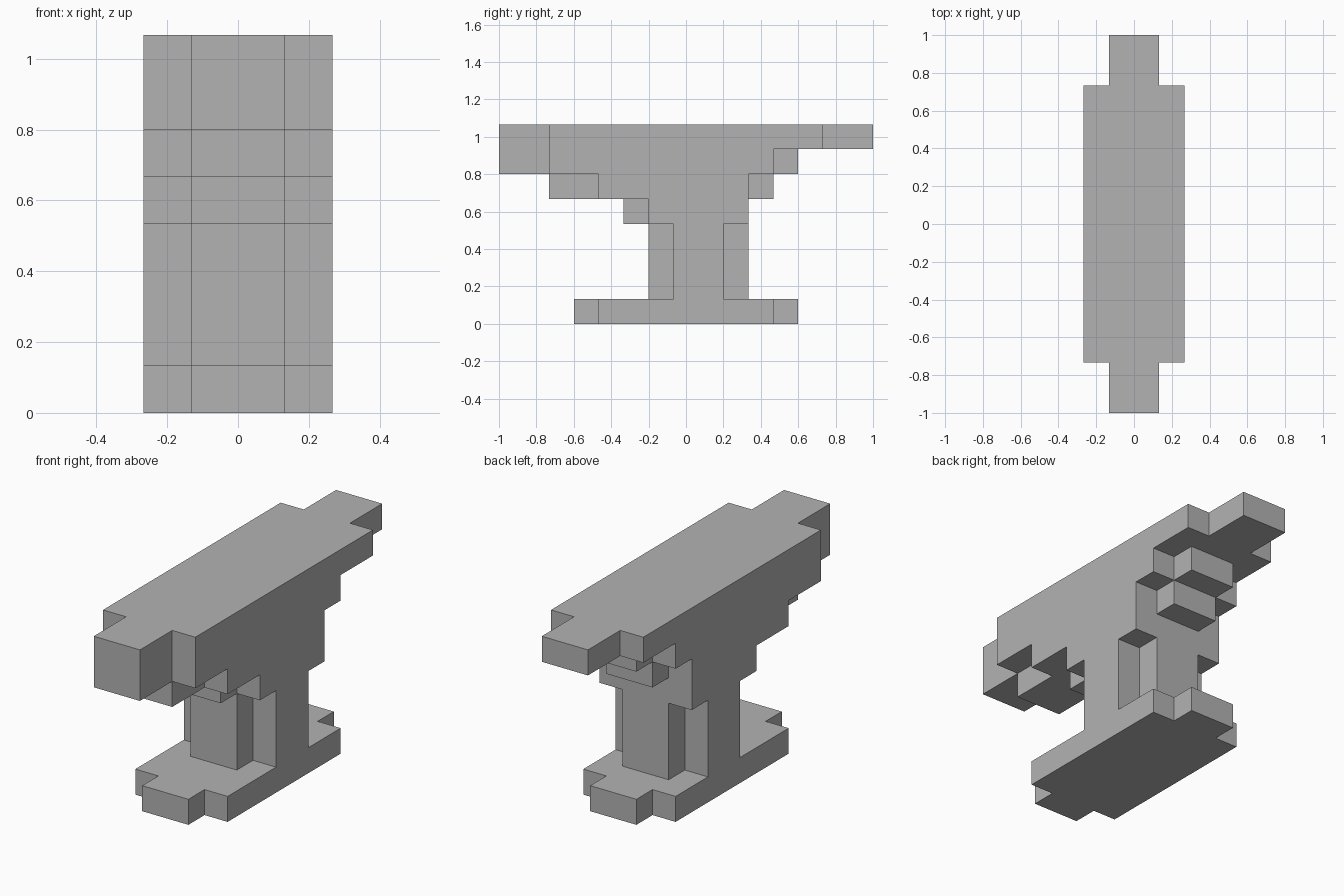
import bpy, bmesh
from mathutils import Vector

if "Cube" in bpy.data.objects:
    bpy.data.objects.remove(bpy.data.objects["Cube"])

U = 2 / 15  # one block

# Block layers from the floor up: (layer count, core y range, side y range)
LAYERS = [
    (1, (-4.5, 4.5), (-3.5, 3.5)),   # foot
    (3, (-1.5, 2.5), (-0.5, 1.5)),   # waist
    (1, (-2.5, 2.5), (-1.5, 2.5)),   # neck
    (1, (-5.5, 3.5), (-3.5, 2.5)),   # shoulder
    (1, (-7.5, 4.5), (-5.5, 3.5)),   # body
    (1, (-7.5, 7.5), (-5.5, 5.5)),   # top face with horn and heel
]

steel = bpy.data.materials.new("grey steel")
steel.use_nodes = True
colour = (0.45, 0.45, 0.45, 1)
steel.diffuse_color = colour
steel.node_tree.nodes["Principled BSDF"].inputs["Base Color"].default_value = colour

# Collect the filled blocks by their centres
blocks = set()
level = 0
for count, core, side in LAYERS:
    for z in range(level, level + count):
        for x in (-1.5, -0.5, 0.5, 1.5):
            low, high = core if abs(x) < 1 else side
            blocks |= {(x, low + 0.5 + i, z + 0.5) for i in range(int(high - low))}
    level += count


def add_face(bm, centre, axis, sign):
    """One outer square of a block."""
    normal, a, b = Vector(), Vector(), Vector()
    normal[axis], a[(axis + 1) % 3], b[(axis + 2) % 3] = sign * 0.5, 0.5, sign * 0.5
    middle = Vector(centre) + normal
    corners = (-a - b, a - b, a + b, b - a)
    bm.faces.new([bm.verts.new((middle + c) * U) for c in corners])


# Skin the blocks as one closed shell with merged flat faces
bm = bmesh.new()
for block in blocks:
    for axis in range(3):
        for sign in (-1, 1):
            neighbour = list(block)
            neighbour[axis] += sign
            if tuple(neighbour) not in blocks:
                add_face(bm, block, axis, sign)
bmesh.ops.remove_doubles(bm, verts=bm.verts, dist=0.001)
bmesh.ops.dissolve_limit(bm, angle_limit=0.02, verts=bm.verts, edges=bm.edges)
bmesh.ops.recalc_face_normals(bm, faces=bm.faces)

mesh = bpy.data.meshes.new("anvil")
bm.to_mesh(mesh)
bm.free()
mesh.materials.append(steel)
bpy.context.collection.objects.link(bpy.data.objects.new("anvil", mesh))
